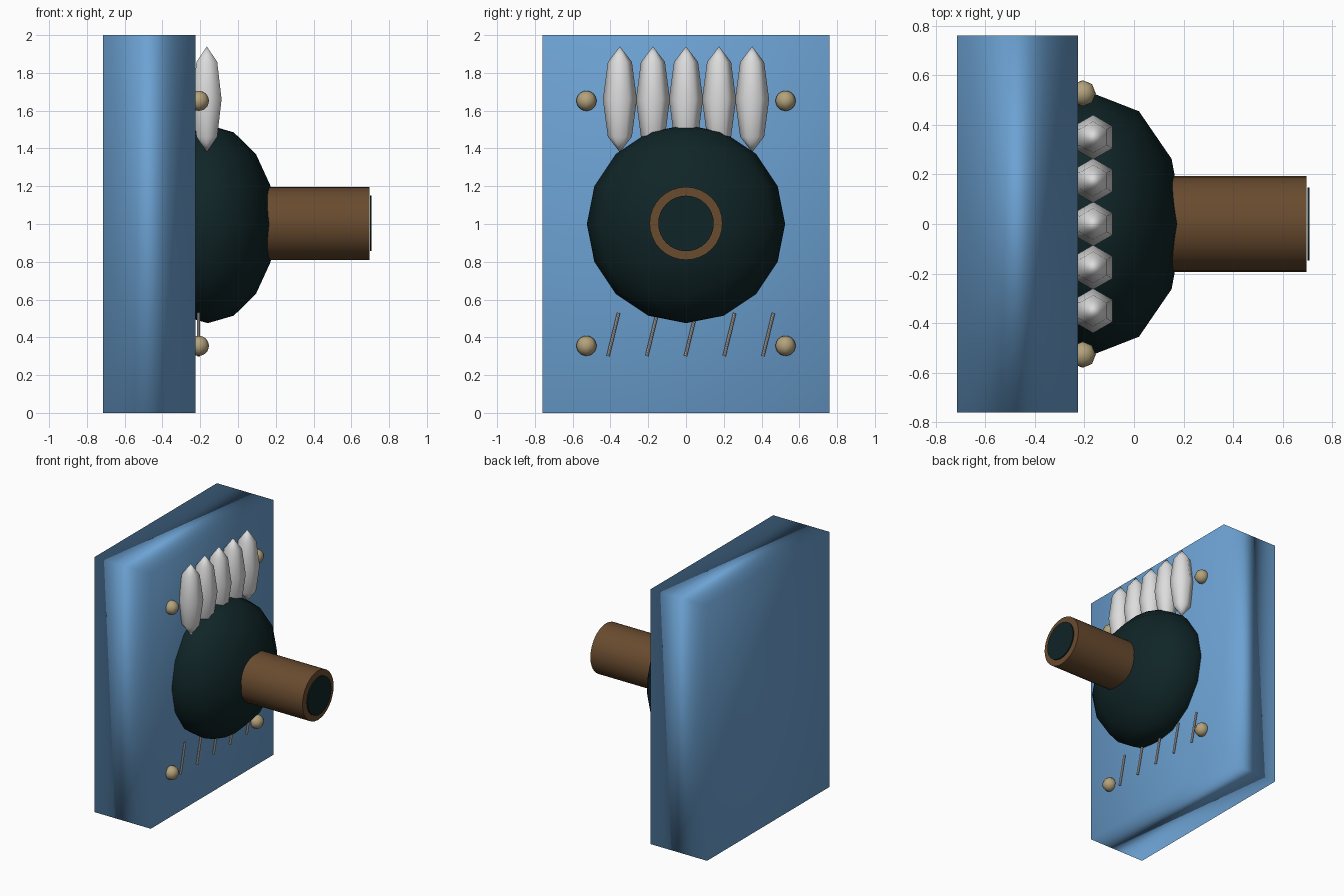
import bpy
import math

if "Cube" in bpy.data.objects:
    bpy.data.objects.remove(bpy.data.objects["Cube"])


def material(name, rgb):
    m = bpy.data.materials.new(name)
    m.diffuse_color = (*rgb, 1)
    m.use_nodes = True
    m.node_tree.nodes["Principled BSDF"].inputs["Base Color"].default_value = m.diffuse_color
    return m


BLUE = material("panel blue", (0.15, 0.36, 0.65))
DARK = material("dark teal", (0.005, 0.018, 0.020))
BROWN = material("brown", (0.14, 0.070, 0.028))
BRASS = material("pale brass", (0.45, 0.36, 0.20))
WHITE = material("off white", (0.72, 0.72, 0.72))
GREY = material("light grey", (0.60, 0.58, 0.56))


def finish(name, mat, smooth=True, angle=None):
    ob = bpy.context.object
    ob.name = name
    ob.data.materials.append(mat)
    if angle:
        bpy.ops.object.shade_smooth_by_angle(angle=angle)
    elif smooth:
        bpy.ops.object.shade_smooth()
    return ob


def ball(name, loc, scale, segments, rings, mat, rot=(0, 0, 0)):
    bpy.ops.mesh.primitive_uv_sphere_add(segments=segments, ring_count=rings,
                                         radius=1, location=loc, rotation=rot)
    bpy.context.object.scale = scale
    return finish(name, mat)


def rod(name, loc, radius, depth, sides, mat, rot):
    bpy.ops.mesh.primitive_cylinder_add(vertices=sides, radius=radius, depth=depth,
                                        location=loc, rotation=rot)
    return finish(name, mat, angle=math.radians(40))


# Slab with soft shading across its edges
bpy.ops.mesh.primitive_cube_add(size=1, location=(-0.47, 0, 1))
bpy.context.object.scale = (0.49, 1.52, 2)
finish("panel", BLUE)

# Flattened dome and the stem with its dark end cap
ball("dome", (-0.16, 0, 1), (0.36, 0.525, 0.525), 12, 8, DARK)
ALONG_X = (0, math.pi / 2, 0)
rod("stem", (0.345, 0, 1.003), 0.193, 0.70, 32, BROWN, ALONG_X)
rod("stem_end", (0.7035, 0, 1.003), 0.147, 0.009, 32, DARK, ALONG_X)

# Row of pointed six-sided spikes
for i in range(5):
    ball(f"spike_{i + 1}", (-0.165, 0.175 * (i - 2), 1.66), (0.09, 0.09, 0.28), 6, 4, WHITE)

# Corner bolts
for y in (-0.527, 0.527):
    for z in (0.355, 1.652):
        ball("bolt", (-0.207, y, z), (0.053, 0.053, 0.053), 8, 12, BRASS)

# Slanted thin bars below the dome
for i in range(5):
    rod(f"bar_{i + 1}", (-0.209, 0.025 + 0.205 * (i - 2), 0.415), 0.0085, 0.235, 8, GREY,
        (-0.24, 0, 0))
